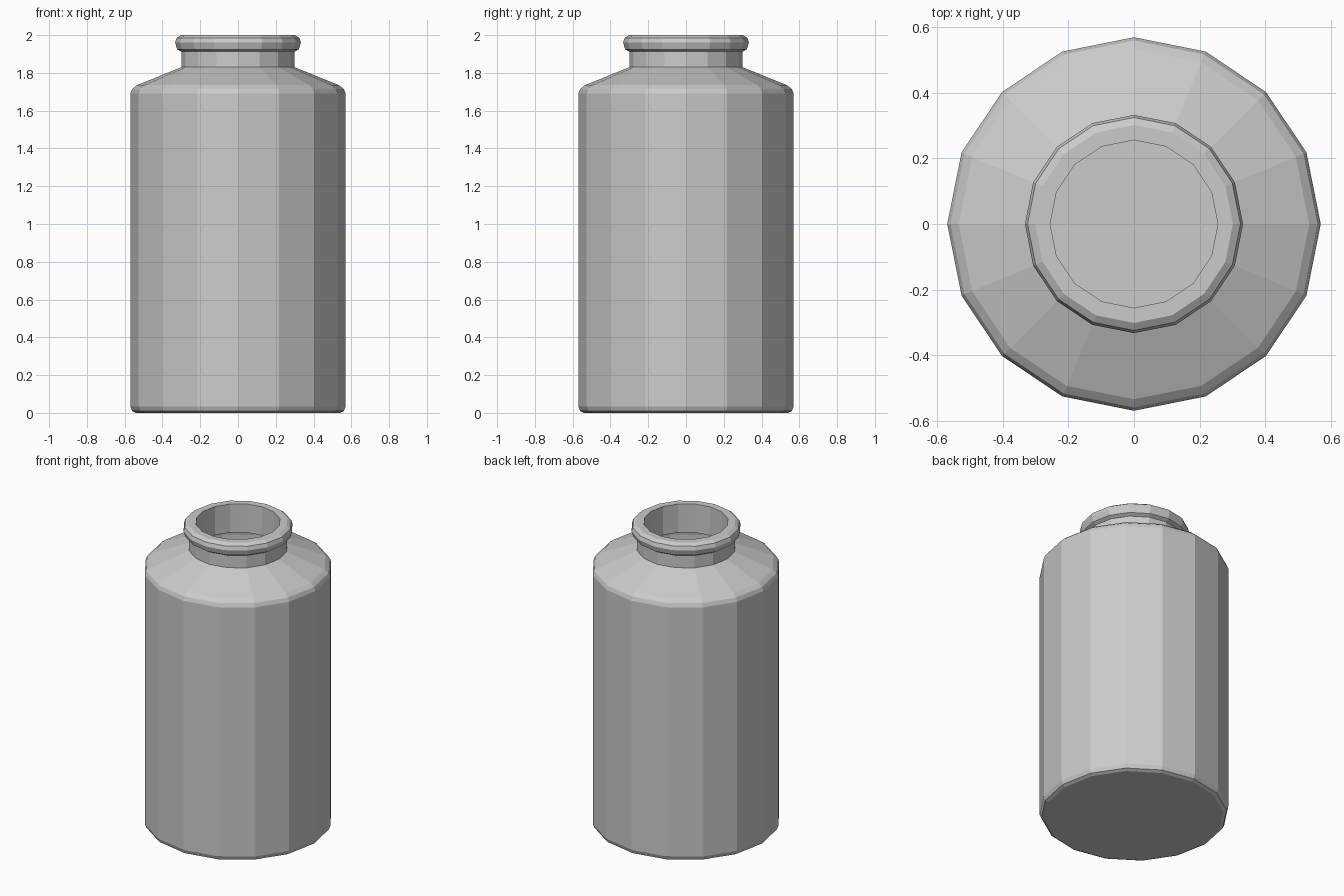
import bpy, bmesh
from math import cos, sin, pi

if "Cube" in bpy.data.objects:
    bpy.data.objects.remove(bpy.data.objects["Cube"])

SIDES = 16

# Closed wall section (radius, height): outside from base to rim, then inside down to floor
profile = [
    (0.54, 0.0), (0.56, 0.01), (0.57, 0.035),        # base edge
    (0.57, 1.69), (0.56, 1.715), (0.535, 1.735),     # body and shoulder edge
    (0.30, 1.83), (0.30, 1.912),                     # shoulder and neck
    (0.322, 1.925), (0.333, 1.96), (0.325, 1.985), (0.302, 2.0),  # rolled lip
    (0.256, 2.0), (0.256, 1.81),                     # mouth
    (0.525, 1.70), (0.53, 1.67), (0.53, 0.06), (0.51, 0.045),  # hollow inside
]


def lathe(name, points, sides):
    bm = bmesh.new()
    rings = [[bm.verts.new((r * cos(2 * pi * i / sides), r * sin(2 * pi * i / sides), z))
              for i in range(sides)] for r, z in points]
    for a, b in zip(rings, rings[1:]):
        for i in range(sides):
            j = (i + 1) % sides
            bm.faces.new((a[i], a[j], b[j], b[i]))
    bm.faces.new(rings[0][::-1])
    bm.faces.new(rings[-1])
    mesh = bpy.data.meshes.new(name)
    bm.to_mesh(mesh)
    bm.free()
    obj = bpy.data.objects.new(name, mesh)
    bpy.context.collection.objects.link(obj)
    return obj


# Hollow flat-faced bottle
lathe("bottle", profile, SIDES)
